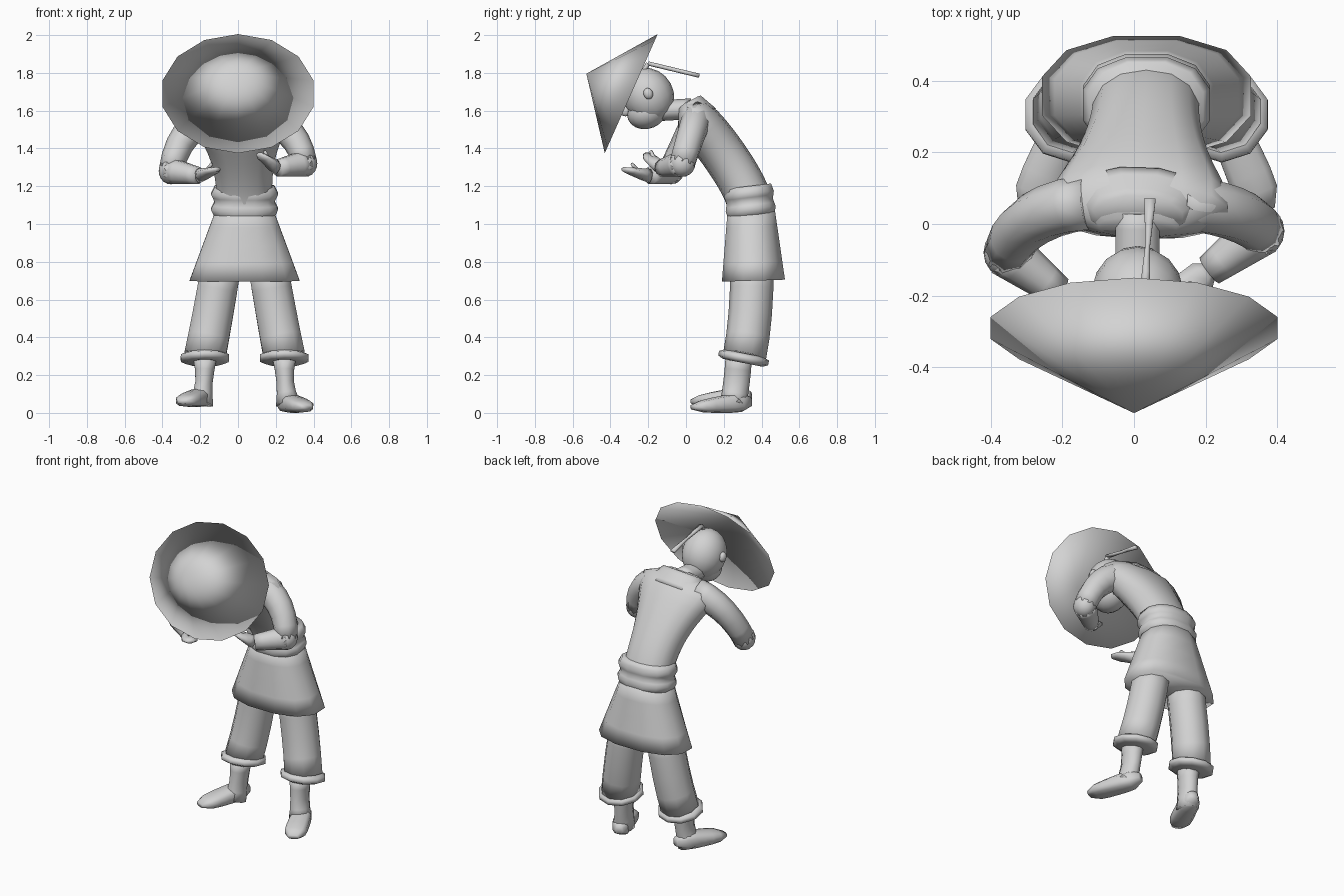
import bpy, bmesh, math
from mathutils import Vector, Matrix

if "Cube" in bpy.data.objects:
    bpy.data.objects.remove(bpy.data.objects["Cube"], do_unlink=True)

clay = bpy.data.materials.new("plain_grey")
GREY = (0.65, 0.65, 0.65, 1)
clay.diffuse_color = GREY
clay.use_nodes = True
clay.node_tree.nodes["Principled BSDF"].inputs["Base Color"].default_value = GREY


def finish(name, bm):
    """Turn a bmesh into a fully smooth object with the shared material."""
    bmesh.ops.recalc_face_normals(bm, faces=bm.faces)
    for face in bm.faces:
        face.smooth = True
    mesh = bpy.data.meshes.new(name)
    bm.to_mesh(mesh)
    bm.free()
    obj = bpy.data.objects.new(name, mesh)
    bpy.context.collection.objects.link(obj)
    mesh.materials.append(clay)


def tube(name, start, bend, end, size, side=(1, 0, 0), steps=4, count=10, square=1):
    """Skin rings along a curved path; size(t) gives each ring's two radii."""
    start, bend, end = Vector(start), Vector(bend), Vector(end)
    bm = bmesh.new()
    rings = []
    for i in range(steps + 1):
        t = i / steps
        centre = start.lerp(bend, t).lerp(bend.lerp(end, t), t)
        along = (bend - start).lerp(end - bend, t).normalized()
        across = Vector(side)
        across = (across - along * across.dot(along)).normalized()
        normal = along.cross(across)
        wide, deep = size(t)
        ring = []
        for k in range(count):
            angle = math.tau * (k + 0.5) / count
            c, s = math.cos(angle), math.sin(angle)
            c = math.copysign(abs(c) ** square, c)
            s = math.copysign(abs(s) ** square, s)
            ring.append(bm.verts.new(centre + across * c * wide + normal * s * deep))
        rings.append(ring)
    for low, high in zip(rings, rings[1:]):
        for k in range(count):
            n = (k + 1) % count
            bm.faces.new((low[k], low[n], high[n], high[k]))
    bm.faces.new(rings[0])
    bm.faces.new(rings[-1])
    finish(name, bm)


def straight(name, start, end, size, **options):
    middle = Vector(start).lerp(Vector(end), 0.5)
    tube(name, start, middle, end, size, **options)


def ball(name, centre, radii, tilt=0):
    bm = bmesh.new()
    shape = Matrix.Translation(centre) @ Matrix.Rotation(tilt, 4, "X") @ Matrix.Diagonal((*radii, 1))
    bmesh.ops.create_uvsphere(bm, u_segments=16, v_segments=10, radius=1, matrix=shape)
    finish(name, bm)


def swell(t):
    """Rounded profile that is full in the middle and narrow at both ends."""
    return math.sqrt(1 - 0.8 * (2 * t - 1) ** 4)


# Hat: hollow tilted cone with its apex pointing forward
bm = bmesh.new()
brim = Vector((0, -0.29, 1.69))
forward = Vector((0, -0.9, 0.4)).normalized()
upward = Vector((0, 0.4, 0.9)).normalized()
outer = bm.verts.new(brim + forward * 0.26)
inner = bm.verts.new(brim + forward * 0.24)
rim = []
SIDES = 14
for k in range(SIDES):
    angle = math.tau * (k + 0.5) / SIDES
    rim.append(bm.verts.new(brim + Vector((0.41 * math.cos(angle), 0, 0)) + upward * 0.345 * math.sin(angle)))
for here, there in zip(rim, rim[1:] + rim[:1]):
    bm.faces.new((here, there, outer))
    bm.faces.new((there, here, inner))
finish("hat", bm)

# Head, jaw, nose and neck
ball("head", (0.01, -0.2, 1.68), (0.13, 0.135, 0.15), tilt=0.5)
ball("jaw", (0.01, -0.205, 1.595), (0.1, 0.11, 0.09), tilt=0.4)
ball("nose", (0.01, -0.32, 1.6), (0.02, 0.03, 0.03))
straight("neck", (0.01, 0.03, 1.61), (0.01, -0.14, 1.6), lambda t: (0.065, 0.055))

# Thin stick of hair behind the hat
knot = Vector((0.03, -0.2, 1.85))
straight("hair_knot", (0.03, -0.23, 1.8), knot, lambda t: (0.014, 0.012), count=6)
straight("hair_stick", knot, (0.045, 0.07, 1.785),
         lambda t: (0.013 + 0.005 * math.cos(math.tau * t), 0.011), count=6)


# Bent torso that widens into the shoulders, with a loose collar on top
def torso_size(t):
    close = math.sqrt(1 - 0.9 * t ** 16)
    return (0.15 + 0.2 * t ** 4) * close, 0.12 * close


MID = 0.035
tube("torso", (MID, 0.345, 1.08), (MID, 0.32, 1.25), (0.01, -0.01, 1.63), torso_size,
     steps=14, count=14, square=0.9)
straight("collar", (0.015, 0.07, 1.56), (0.01, 0.02, 1.645),
         lambda t: (0.21 - 0.08 * t, 0.105 - 0.035 * t), count=12)

# Flared skirt and folded waist sash
straight("skirt", (MID, 0.357, 0.7), (MID, 0.345, 1.08),
         lambda t: (0.3 - 0.145 * t, 0.172 - 0.044 * t), count=12, square=0.85)


def sash_size(t):
    fold = 0.02 * math.sin(math.tau * t) ** 2
    return 0.163 + fold, 0.127 + fold / 2


straight("sash", (MID, 0.347, 1.04), (MID, 0.328, 1.2), sash_size, steps=8, count=12, square=0.85)


def foot_size(t):
    return (0.055 + 0.015 * t) * swell(t), (0.06 - 0.03 * t) * swell(t)


for side, word in ((-1, "right"), (1, "left")):
    def place(x, y, z):
        return Vector((MID + side * x, y, z))

    # Trouser leg, rolled cuff, ankle and splayed bare foot
    tube(word + "_trouser", place(0.12, 0.35, 0.8), place(0.17, 0.35, 0.5), place(0.21, 0.31, 0.3),
         lambda t: (0.11 + 0.005 * t, 0.115))
    straight(word + "_cuff", place(0.21, 0.3, 0.265), place(0.21, 0.31, 0.315),
             lambda t: (0.135 * swell(t) ** 0.3, 0.135 * swell(t) ** 0.3))
    tube(word + "_ankle", place(0.21, 0.28, 0.3), place(0.21, 0.27, 0.15), place(0.23, 0.25, 0.05),
         lambda t: (0.068 - 0.02 * math.sin(math.pi * t), 0.07))
    sole = 0.015 - side * 0.015
    straight(word + "_foot", place(0.2, 0.34, 0.06 + sole), place(0.33, 0.035, 0.03 + sole),
             foot_size, side=(0.9, 0.4 * side, 0), steps=6, square=0.7)

    # Ear
    ball(word + "_ear", (0.01 + side * 0.13, -0.2, 1.69), (0.02, 0.025, 0.03), tilt=0.3)

    # Sleeved arm: the left one is held a little higher than the right
    lift = Vector((0, 0.03, 0.02)) * side
    shoulder = Vector((side * 0.13, 0.06, 1.56))
    upper = Vector((side * 0.31, 0.04, 1.52))
    elbow = Vector((side * 0.355, -0.05, 1.3)) + lift
    wrist = Vector((side * 0.21, -0.16, 1.275)) + lift
    tip = Vector((side * 0.11, -0.27, 1.33)) + lift * 2
    tube(word + "_upper_arm", shoulder, upper, elbow,
         lambda t: (0.08 - 0.01 * t, 0.09 - 0.025 * t), side=(0, 1, 0), steps=6)
    ball(word + "_elbow", elbow, (0.065, 0.07, 0.07))
    straight(word + "_forearm", elbow, wrist, lambda t: (0.072 - 0.025 * t, 0.07 - 0.025 * t),
             side=(0, 0, 1))

    # Open hand with a raised thumb
    palm = (tip - wrist).cross(Vector((0, 0, 1)))
    straight(word + "_hand", wrist, tip, lambda t: (0.05 * swell(t), 0.04 - 0.028 * t),
             side=palm, count=8)
    root = wrist.lerp(tip, 0.4)
    straight(word + "_thumb", root, root.lerp(tip, 0.5) + Vector((0, 0, 0.04)),
             lambda t: (0.018 - 0.01 * t, 0.018 - 0.01 * t), side=palm, count=6)
